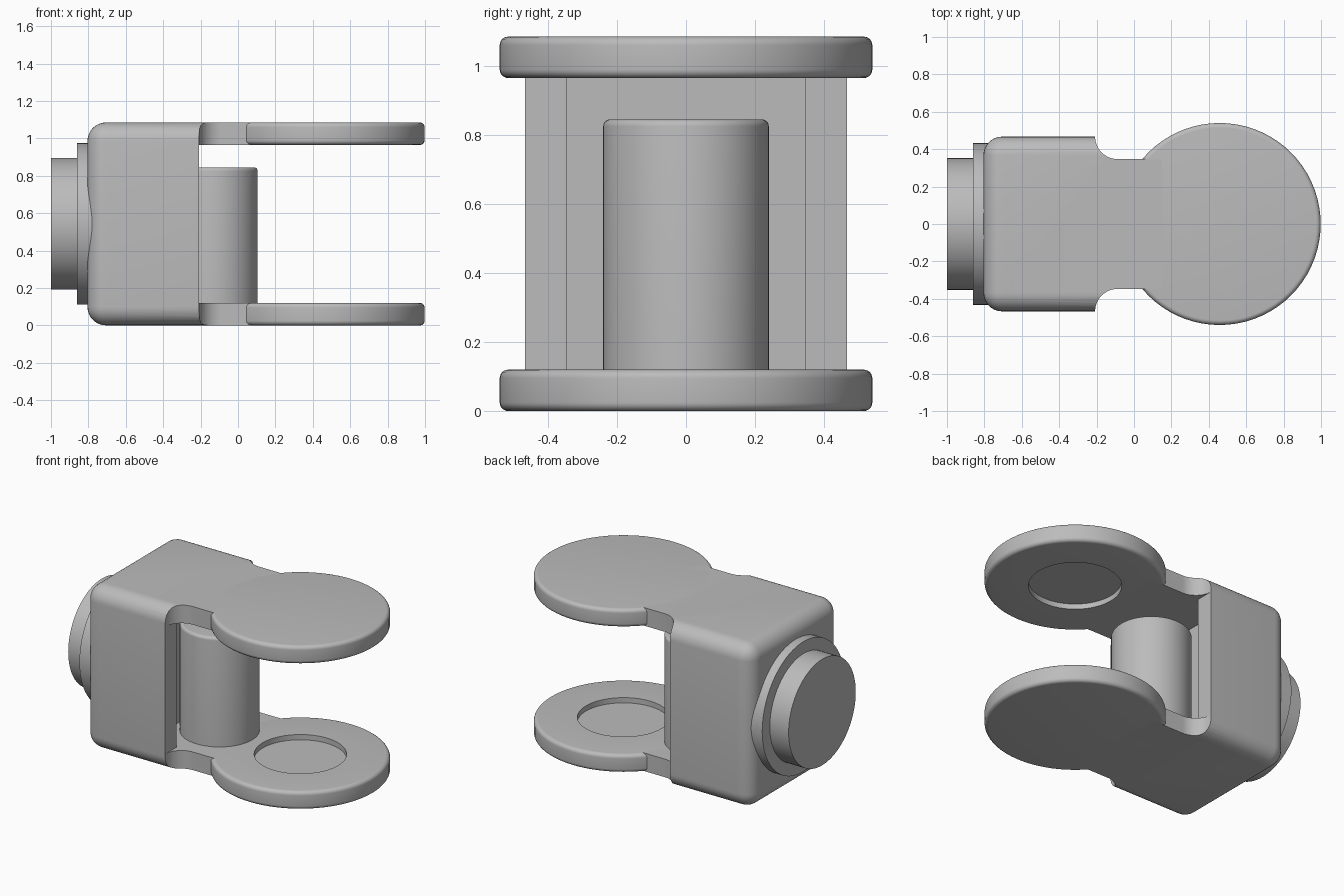
import bpy, bmesh, math
from mathutils import Matrix, Vector

if "Cube" in bpy.data.objects:
    bpy.data.objects.remove(bpy.data.objects["Cube"])

grey = bpy.data.materials.new("plain_grey")
grey.use_nodes = True
GREY = (0.5, 0.5, 0.5, 1)
grey.diffuse_color = GREY
grey.node_tree.nodes["Principled BSDF"].inputs["Base Color"].default_value = GREY

HEIGHT, WIDTH = 1.085, 0.467       # block height and half width
PLATE, NECK = 0.12, 0.347          # arm thickness and neck half width
FRONT = -0.208                     # open end of the block


def add_object(name, bm):
    bmesh.ops.recalc_face_normals(bm, faces=bm.faces)
    mesh = bpy.data.meshes.new(name)
    bm.to_mesh(mesh)
    bm.free()
    mesh.materials.append(grey)
    obj = bpy.data.objects.new(name, mesh)
    bpy.context.collection.objects.link(obj)
    return obj


def smooth(obj):
    bpy.ops.object.select_all(action='DESELECT')
    obj.select_set(True)
    bpy.context.view_layer.objects.active = obj
    bpy.ops.object.shade_smooth_by_angle(angle=math.radians(35))


def box(low, high):
    bm = bmesh.new()
    bmesh.ops.create_cube(bm, size=1)
    low, high = Vector(low), Vector(high)
    for v in bm.verts:
        v.co = (low + high) / 2 + v.co * (high - low)
    return bm


def prism(outline, bottom, top):
    bm = bmesh.new()
    face = bm.faces.new([bm.verts.new((x, y, bottom)) for x, y in outline])
    ext = bmesh.ops.extrude_face_region(bm, geom=[face])
    moved = [g for g in ext["geom"] if isinstance(g, bmesh.types.BMVert)]
    bmesh.ops.translate(bm, verts=moved, vec=(0, 0, top - bottom))
    return bm


def arc(cx, cy, radius, start, end, steps=6):
    angles = [math.radians(start + (end - start) * i / steps) for i in range(steps + 1)]
    return [(cx + radius * math.cos(a), cy + radius * math.sin(a)) for a in angles]


def lathe(name, profile, matrix):
    """Spin (radius, height) points around z, then place the result."""
    bm = bmesh.new()
    verts = [bm.verts.new((r, 0, h)) for r, h in profile]
    edges = [bm.edges.new(pair) for pair in zip(verts, verts[1:])]
    bmesh.ops.spin(bm, geom=verts + edges, axis=(0, 0, 1), cent=(0, 0, 0),
                   steps=72, angle=math.tau)
    bmesh.ops.remove_doubles(bm, verts=bm.verts, dist=0.0001)
    bm.transform(matrix)
    smooth(add_object(name, bm))


def cut(obj, name, bm):
    cutter = add_object(name, bm)
    cutter.hide_render = True
    mod = obj.modifiers.new(name, 'BOOLEAN')
    mod.operation, mod.solver, mod.object = 'DIFFERENCE', 'EXACT', cutter
    bpy.context.view_layer.objects.active = obj
    bpy.ops.object.modifier_apply(modifier=name)
    bpy.data.objects.remove(cutter)


# Block with rounded back and long edges; it runs on into the arm necks
bm = box((-0.805, -WIDTH, 0), (0.15, WIDTH, HEIGHT))
rounded = [e for e in bm.edges if min(v.co.x for v in e.verts) < 0]
bmesh.ops.bevel(bm, geom=rounded, offset=0.1, segments=8, profile=0.5, affect='EDGES')
block = add_object("clevis_block", bm)

# Open gap between the arms, and the deeper pocket behind the pin
cut(block, "gap_cutter", box((FRONT, -1, PLATE), (1, 1, HEIGHT - PLATE)))
cut(block, "pocket_cutter", box((-0.4, -NECK, PLATE), (0, NECK, HEIGHT - PLATE)))

# Side notches that narrow the necks with a round fillet
fillet = WIDTH - NECK
for side in (-1, 1):
    outline = arc(FRONT + fillet, WIDTH, fillet, 180, 270, 12)
    outline += [(1, NECK), (1, 1), (FRONT, 1)]
    cut(block, "notch_cutter", prism([(x, side * y) for x, y in outline], -1, 2))
smooth(block)

# Round arm ends, each with a shallow socket on its inner face
R, SOCKET, DEPTH, EDGE = 0.54, 0.278, 0.035, 0.025
disc = [(0, 0)] + arc(R - EDGE, EDGE, EDGE, -90, 0) + arc(R - EDGE, PLATE - EDGE, EDGE, 0, 90)
disc += [(SOCKET, PLATE), (SOCKET, PLATE - DEPTH), (0, PLATE - DEPTH)]
lathe("lower_disc", disc, Matrix.Translation((0.458, 0, 0)))
lathe("upper_disc", disc, Matrix.Translation((0.458, 0, HEIGHT)) @ Matrix.Rotation(math.pi, 4, 'X'))

# Upright pin standing on the lower arm
pin = [(0, 0.1), (0.24, 0.1)] + arc(0.22, 0.825, 0.02, 0, 90) + [(0, 0.845)]
lathe("pin", pin, Matrix.Translation((-0.135, 0, 0)))

# Stepped round boss on the back
boss = [(0, -0.05), (0.432, -0.05), (0.432, 0.062), (0.352, 0.062), (0.352, 0.2), (0, 0.2)]
lathe("rear_boss", boss, Matrix.Translation((-0.8, 0, HEIGHT / 2)) @ Matrix.Rotation(-math.pi / 2, 4, 'Y'))
